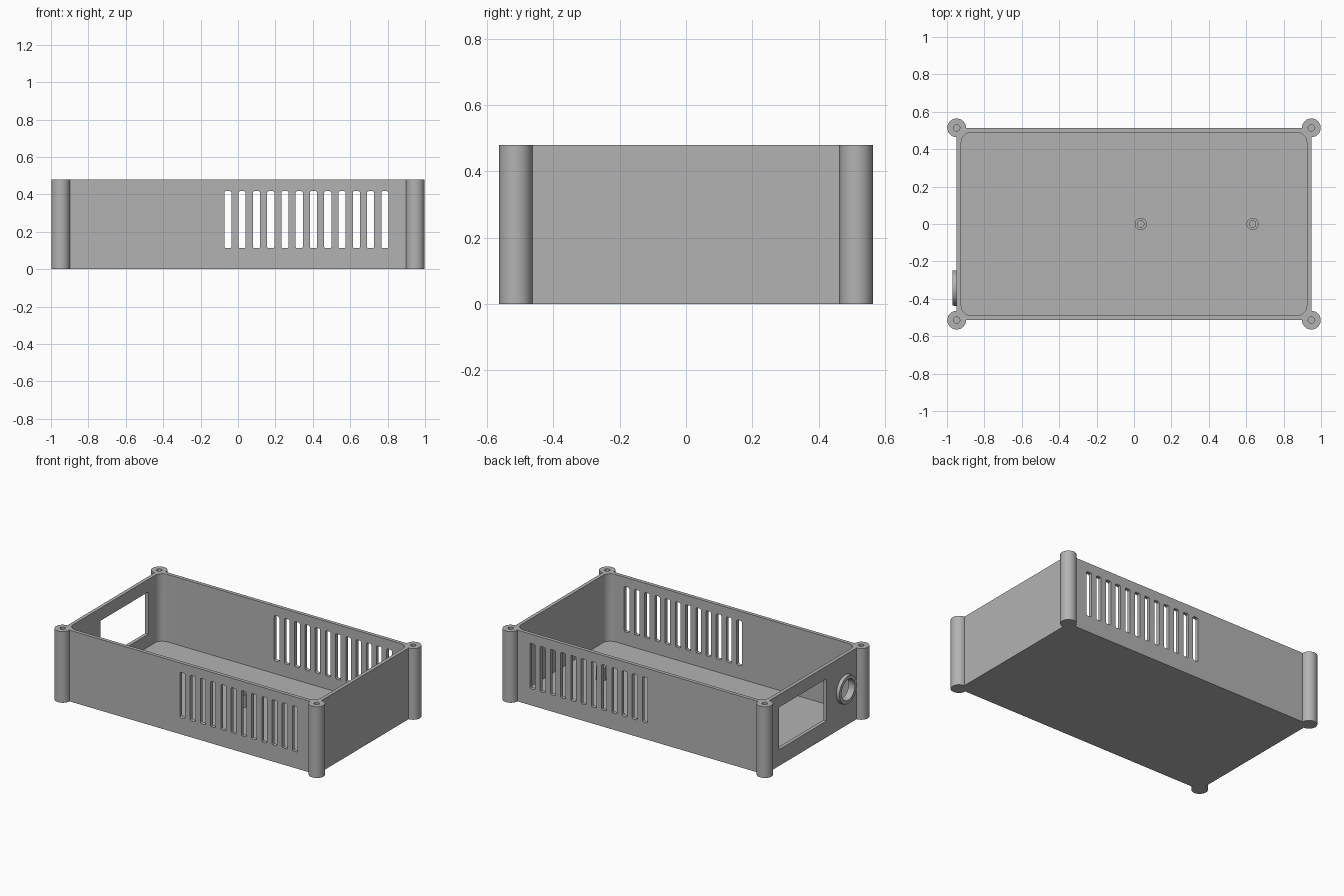
import bpy, bmesh
from math import pi
from mathutils import Matrix, Vector

old = bpy.data.objects.get("Cube")
if old:
    bpy.data.objects.remove(old, do_unlink=True)

HEIGHT, FLOOR = 0.48, 0.025
WALL_X, WALL_Y, THICK = 0.948, 0.514, 0.024

grey = bpy.data.materials.new("plain grey")
grey.use_nodes = True
colour = (0.45, 0.45, 0.45, 1)
grey.diffuse_color = colour
grey.node_tree.nodes["Principled BSDF"].inputs["Base Color"].default_value = colour


def finish(name, bm):
    mesh = bpy.data.meshes.new(name)
    bm.to_mesh(mesh)
    bm.free()
    mesh.materials.append(grey)
    obj = bpy.data.objects.new(name, mesh)
    bpy.context.collection.objects.link(obj)
    return obj


def box(name, lo, hi, round_axis=None, radius=0, segments=6):
    """Box between two corners; edges along round_axis may be rounded."""
    lo, hi = Vector(lo), Vector(hi)
    bm = bmesh.new()
    bmesh.ops.create_cube(bm, size=1)
    for v in bm.verts:
        v.co = (lo + hi) / 2 + v.co * (hi - lo)
    if radius:
        edges = [e for e in bm.edges
                 if abs((e.verts[0].co - e.verts[1].co)[round_axis]) > 1e-5]
        bmesh.ops.bevel(bm, geom=edges, offset=radius, segments=segments,
                        profile=0.5, affect='EDGES')
    return finish(name, bm)


def cylinder(name, start, length, r1, r2=None, axis='Z', sides=48):
    bm = bmesh.new()
    turn = Matrix.Rotation(-pi / 2, 4, 'Y') if axis == 'X' else Matrix()
    place = Matrix.Translation(start) @ turn @ Matrix.Translation((0, 0, length / 2))
    bmesh.ops.create_cone(bm, cap_ends=True, segments=sides, radius1=r1,
                          radius2=r1 if r2 is None else r2, depth=length, matrix=place)
    return finish(name, bm)


def combine(target, tools, operation):
    """Apply a boolean with each tool, then drop the tool."""
    for tool in tools:
        mod = target.modifiers.new("cut", 'BOOLEAN')
        mod.operation, mod.solver, mod.object = operation, 'EXACT', tool
        bpy.context.view_layer.objects.active = target
        bpy.ops.object.modifier_apply(modifier=mod.name)
        bpy.data.objects.remove(tool, do_unlink=True)


def smooth(obj):
    bpy.ops.object.select_all(action='DESELECT')
    obj.select_set(True)
    bpy.context.view_layer.objects.active = obj
    bpy.ops.object.shade_smooth_by_angle(angle=pi / 6)


# Open tray with rounded inner corners
case = box("case_body", (-WALL_X, -WALL_Y, 0), (WALL_X, WALL_Y, HEIGHT))
corners = [(sx * WALL_X, sy * WALL_Y) for sx in (-1, 1) for sy in (-1, 1)]

# Corner screw posts
combine(case, [cylinder("corner_post", (x, y, 0), HEIGHT, 0.05) for x, y in corners], 'UNION')

# Cable port collar on the right end
port = Vector((-WALL_X, -0.343, 0.25))
combine(case, [cylinder("port_collar", port + Vector((0.01, 0, 0)), 0.032, 0.097, 0.093, 'X')],
        'UNION')

# Cavity, screw holes, port hole and rectangular end window
inner_x, inner_y = WALL_X - THICK, WALL_Y - THICK
cuts = [box("cavity", (-inner_x, -inner_y, FLOOR), (inner_x, inner_y, 1), 2, 0.055, 8)]
cuts += [cylinder("screw_hole", (x, y, HEIGHT - 0.25), 0.5, 0.017, sides=24) for x, y in corners]
cuts += [cylinder("port_hole", port + Vector((0.08, 0, 0)), 0.2, 0.07, axis='X'),
         box("end_window", (-1.1, -0.145, 0.11), (-0.85, 0.365, 0.395))]

# Vent slots through both long walls
for i in range(12):
    x = -0.054 + i * 0.0763
    cuts.append(box("vent_slot", (x - 0.019, -1, 0.112), (x + 0.019, 1, 0.417), 1, 0.008, 3))
combine(case, cuts, 'DIFFERENCE')
smooth(case)

# Hollow board standoffs on the floor
for i, x in enumerate((0.036, 0.634)):
    standoff = cylinder(f"standoff_{i + 1}", (x, 0, FLOOR - 0.005), 0.09, 0.032, sides=32)
    combine(standoff, [cylinder("bore", (x, 0, FLOOR + 0.005), 0.2, 0.017, sides=24)], 'DIFFERENCE')
    smooth(standoff)
